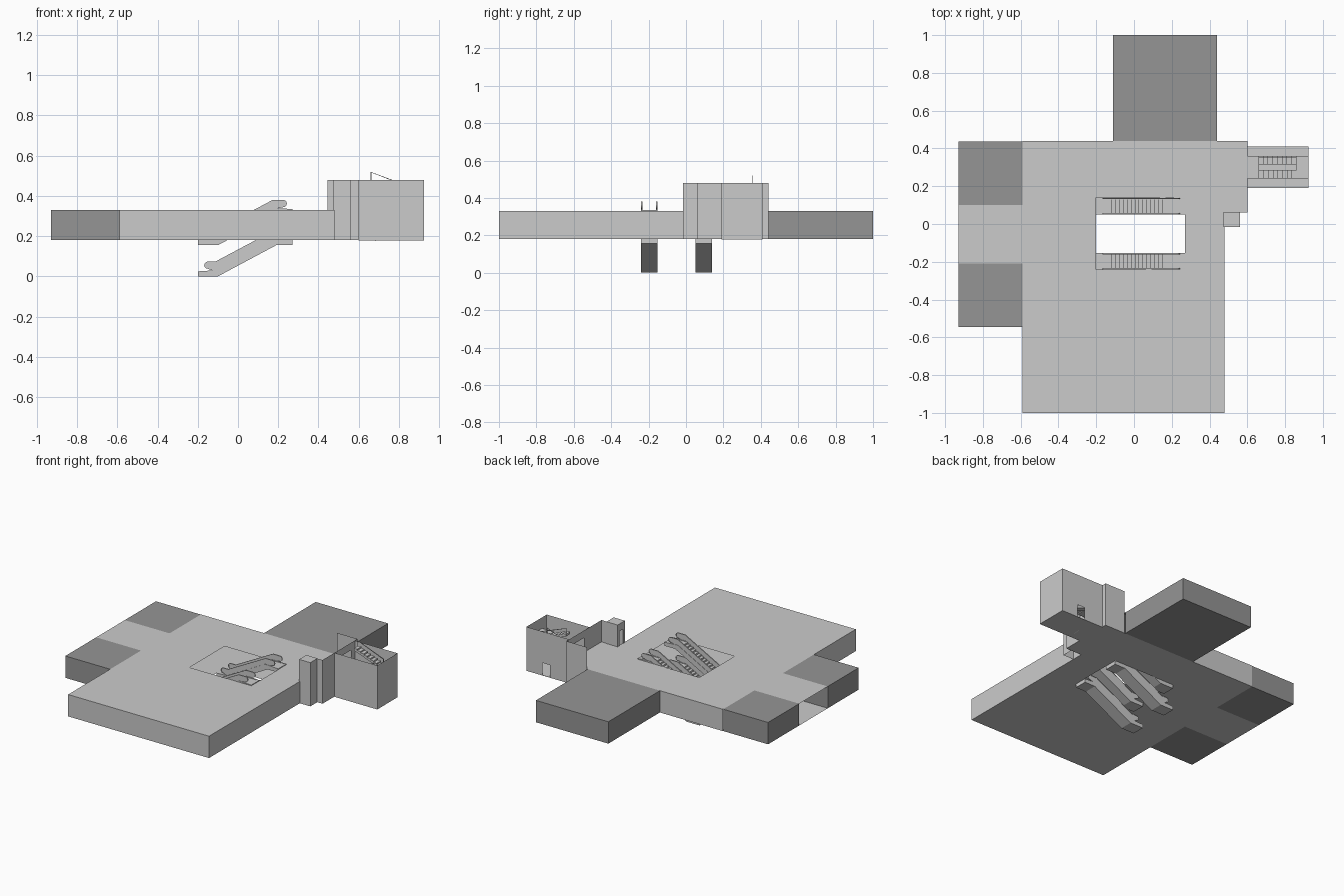
import bpy, bmesh, math
from mathutils import Vector

if "Cube" in bpy.data.objects:
    bpy.data.objects.remove(bpy.data.objects["Cube"])

F, R, T = 0.18, 0.33, 0.48          # concourse floor, roof, tower top
dark = bpy.data.materials.new("dark_grey")
dark.diffuse_color = (0.3, 0.3, 0.3, 1)
dark.use_nodes = True
dark.node_tree.nodes["Principled BSDF"].inputs["Base Color"].default_value = dark.diffuse_color


def finish(name, bm, mat=None):
    bmesh.ops.remove_doubles(bm, verts=bm.verts, dist=1e-5)
    me = bpy.data.meshes.new(name)
    bm.to_mesh(me)
    bm.free()
    ob = bpy.data.objects.new(name, me)
    bpy.context.collection.objects.link(ob)
    if mat:
        me.materials.append(mat)
    return ob


def box(name, x0, x1, y0, y1, z0, z1, mat=None):
    return prism(name, [(x0, z0), (x1, z0), (x1, z1), (x0, z1)], y0, y1, mat)


def prism(name, profile, y0, y1, mat=None):
    """Extrude an x-z outline along y."""
    bm = bmesh.new()
    f = bm.faces.new([bm.verts.new((x, y0, z)) for x, z in profile])
    ext = bmesh.ops.extrude_face_region(bm, geom=[f])
    vs = [v for v in ext["geom"] if isinstance(v, bmesh.types.BMVert)]
    bmesh.ops.translate(bm, verts=vs, vec=(0, y1 - y0, 0))
    bmesh.ops.recalc_face_normals(bm, faces=bm.faces)
    return finish(name, bm, mat)


def wall(name, p, q, z0, z1, doors=()):
    """Thin upright wall from p to q; doors are (start, end, sill, head)."""
    p, q = Vector(p), Vector(q)
    d = (q - p).normalized()
    us = sorted({0, (q - p).length, *[u for o in doors for u in o[:2]]})
    zs = sorted({z0, z1, *[z for o in doors for z in o[2:]]})
    bm = bmesh.new()
    for a, b in zip(us, us[1:]):
        for c, e in zip(zs, zs[1:]):
            if any(o[0] <= a < o[1] and o[2] <= c < o[3] for o in doors):
                continue
            bm.faces.new([bm.verts.new((*(p + d * u), z))
                          for u, z in ((a, c), (b, c), (b, e), (a, e))])
    return finish(name, bm)


def slab(name, z, up):
    """Concourse plan with the escalator well left open."""
    xs = [-.93, -.59, -.2, .27, .48, .6]
    ys = [-1, -.24, -.21, .06, .10, .14, .44]
    bm = bmesh.new()
    for x0, x1 in zip(xs, xs[1:]):
        for y0, y1 in zip(ys, ys[1:]):
            x, y = (x0 + x1) / 2, (y0 + y1) / 2
            if (x < -.59 and not -.21 < y < .10) or (x > .48 and y < .06):
                continue
            if -.2 < x < .27 and -.24 < y < .14:
                continue
            pts = [(x0, y0), (x1, y0), (x1, y1), (x0, y1)]
            bm.faces.new([bm.verts.new((*c, z)) for c in (pts if up else pts[::-1])])
    return finish(name, bm)


# Concourse floor, roof and outer walls
slab("concourse_floor", F, False)
slab("concourse_roof", R, True)
wall("front_wall", (-.59, -1), (.48, -1), F, R)
wall("east_wall", (.48, -1), (.48, .06), F, R)
wall("west_wall", (-.59, -.54), (-.59, -1), F, R)
wall("back_wall", (-.11, .44), (-.59, .44), F, R)

# Upper lobby screen walls, open to the west
wall("lobby_back_wall", (.6, .44), (.445, .44), F, T)
wall("lobby_front_wall", (.48, .06), (.6, .06), F, T)

# Dark closed service blocks
box("back_block", -.11, .44, .44, 1, F, R, dark)
box("west_block_front", -.93, -.59, -.545, -.21, F, R, dark)
box("west_block_back", -.93, -.59, .10, .438, F, R, dark)

# Lift shaft with a door on each level
wall("lift_front", (.475, -.015), (.56, -.015), F, T)
wall("lift_side", (.56, -.015), (.56, .063), F, T)
wall("lift_back", (.56, .063), (.475, .063), F, T)
wall("lift_door_wall", (.475, .063), (.475, -.015), F, T,
     [(.02, .058, F, F + .1), (.02, .058, R, R + .1)])
box("lift_cap", .475, .56, -.015, .063, T - .003, T)

# Stair tower, open at the top
wall("tower_front", (.6, .19), (.925, .19), F, T)
wall("tower_side", (.925, .19), (.925, .41), F, T)
wall("tower_back", (.925, .41), (.6, .41), F, T, [(.12, .18, F, F + .085)])
wall("tower_inner_wall", (.6, .44), (.6, .06), F, T,
     [(.07, .19, F, F + .1), (.07, .19, R, R + .1)])
box("tower_floor", .6, .925, .19, .41, F - .002, F)


def flight(name, z, rise, y0, y1, direction):
    """Stair flight between x .66 and .86, climbing by rise."""
    n, x0, x1 = 8, .66, .86
    if direction < 0:
        x0, x1 = x1, x0
    dx, dz = (x1 - x0) / n, rise / n
    pts = [(x0, z)]
    for i in range(n):
        pts += [(x0 + i * dx, z + (i + 1) * dz), (x0 + (i + 1) * dx, z + (i + 1) * dz)]
    pts += [(x1, z + rise - .015), (x0 + dx, z - .003)]
    prism(name, pts, y0, y1)


def rail(name, x0, z0, x1, z1, y):
    h, t = .04, .004
    s = t if x1 > x0 else -t
    prism(name, [(x0, z0), (x0, z0 + h), (x1, z1 + h), (x1, z1), (x1 - s, z1),
                 (x1 - s, z1 + h - t), (x0 + s, z0 + h - t), (x0 + s, z0)], y - .002, y + .002)


# Switchback stairs, two storeys
for k, z in enumerate((F, R)):
    flight(f"stair_out_{k}", z, .075, .24, .285, 1)
    flight(f"stair_back_{k}", z + .075, .075, .315, .36, -1)
    rail(f"rail_out_{k}", .66, z, .86, z + .075, .284)
    rail(f"rail_back_{k}", .86, z + .075, .66, z + .15, .354)
    box(f"stair_landing_{k}", .86, .925, .24, .36, z + .068, z + .075)
box("upper_landing", .6, .66, .24, .36, R - .007, R)


def arc(cx, cz, r, a0, a1, n=6):
    return [(cx + r * math.cos(math.radians(a0 + (a1 - a0) * i / n)),
             cz + r * math.sin(math.radians(a0 + (a1 - a0) * i / n))) for i in range(n + 1)]


def escalator(name, yc, dz):
    # truss with stepped top
    n, x0, x1 = 14, -.12, .17
    prof = [(-.2, 0), (-.1, 0), (.19, .155), (.27, .155), (.27, .18)]
    for i in range(n, 0, -1):
        x = x0 + (i - 1) * (x1 - x0) / n
        prof += [(x, .025 + i * .155 / n), (x, .025 + (i - 1) * .155 / n)]
    prof += [(-.2, .025)]
    up = [(x, z + dz) for x, z in prof]
    prism(name + "_truss", up, yc - .036, yc + .036)
    # solid skirts and rounded balustrades on both sides
    skirt = [(-.2, 0), (-.1, 0), (.19, .155), (.27, .155), (.27, .18), (.17, .185),
             (-.12, .03), (-.2, .025)]
    top = arc(-.15, .056, .018, 270, 90) + [(-.112, .074), (.172, .225)] \
        + arc(.225, .207, .018, 90, -90)
    panel = top + [(.19, .182), (.17, .18), (-.12, .027)]
    for s in (-1, 1):
        y = yc + s * .04
        prism(f"{name}_skirt_{s}", [(x, z + dz) for x, z in skirt], y - .004, y + .004)
        prism(f"{name}_balustrade_{s}", [(x, z + dz) for x, z in panel], y - .0015, y + .0015)
        # handrail band following the balustrade edge
        inner = arc(-.15, .056, .014, 270, 90) + [(-.111, .070), (.173, .221)] \
            + arc(.225, .207, .014, 90, -90)
        band = [(x, z + dz) for x, z in top + inner[::-1]]
        prism(f"{name}_handrail_{s}", band, y - .0035, y + .0035)


# Two escalators on each of two levels
for side, yc in (("front", -.197), ("back", .095)):
    for level, dz in (("lower", 0), ("upper", .155)):
        escalator(f"escalator_{side}_{level}", yc, dz)
